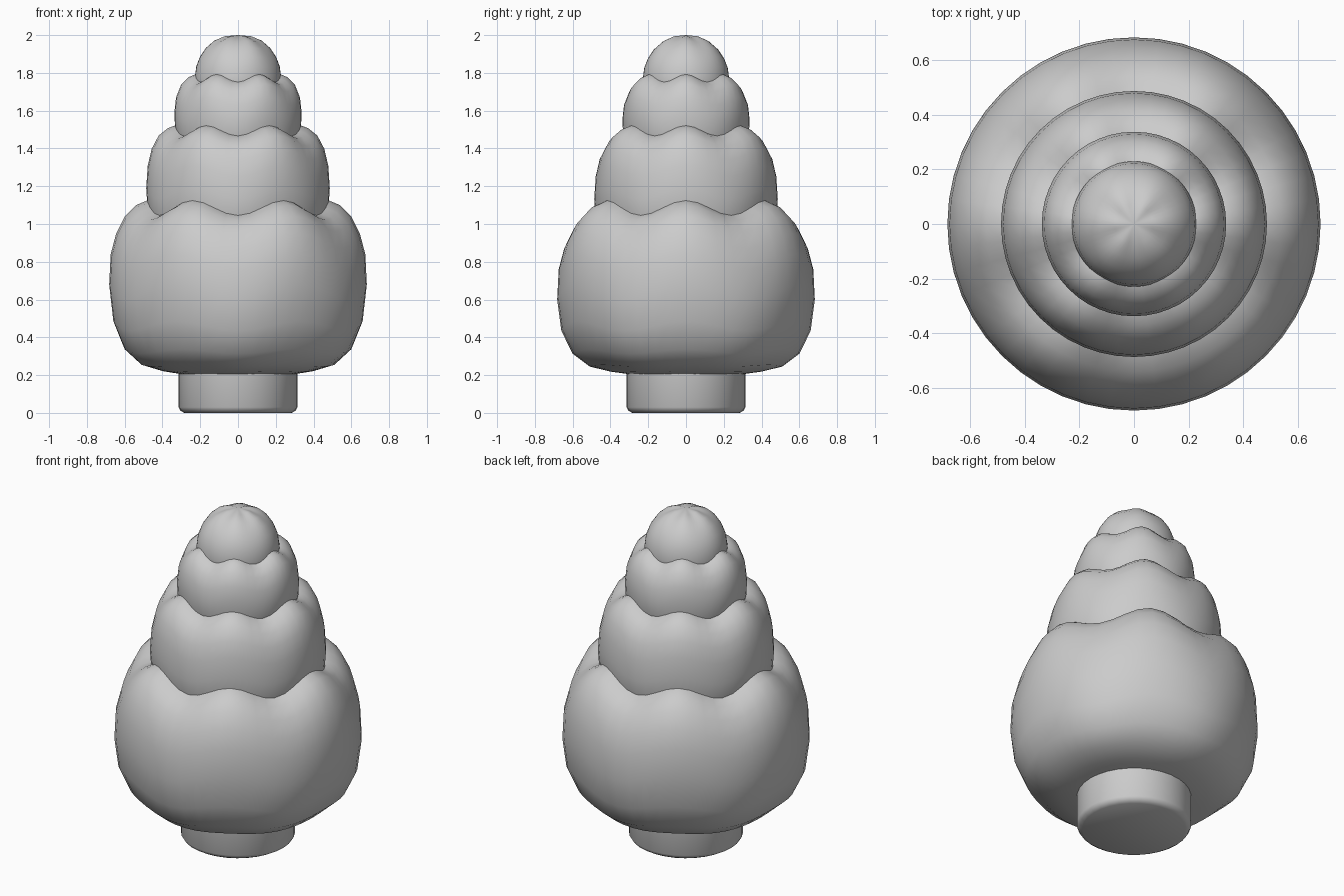
import bpy
import math

cube = bpy.data.objects.get("Cube")
if cube:
    bpy.data.objects.remove(cube, do_unlink=True)

# One plain clay colour
clay = bpy.data.materials.new("pale_grey")
clay.use_nodes = True
grey = (0.6, 0.6, 0.6, 1)
clay.diffuse_color = grey
clay.node_tree.nodes["Principled BSDF"].inputs["Base Color"].default_value = grey


def lathe(name, profile, wave=0, fade=0.2, segments=48):
    """Spin (radius, height) points; a six-fold wave lifts and lowers the tier."""
    low = profile[0][1]
    high = profile[-1][1]
    verts, faces = [(0, 0, low)], []
    rings = profile[1:-1]
    for radius, height in rings:
        lift = wave * min(1, max(0, (height - low) / fade))
        for i in range(segments):
            a = math.tau * i / segments
            verts.append((radius * math.cos(a), radius * math.sin(a),
                          height + lift * math.cos(6 * a)))
    verts.append((0, 0, high))
    top = len(verts) - 1
    for i in range(segments):
        j = (i + 1) % segments
        faces.append((0, 1 + j, 1 + i))
        for k in range(len(rings) - 1):
            a, b = 1 + k * segments, 1 + (k + 1) * segments
            faces.append((a + i, a + j, b + j, b + i))
        last = top - segments
        faces.append((last + i, last + j, top))
    mesh = bpy.data.meshes.new(name)
    mesh.from_pydata(verts, [], faces)
    mesh.materials.append(clay)
    obj = bpy.data.objects.new(name, mesh)
    bpy.context.collection.objects.link(obj)
    bpy.ops.object.select_all(action='DESELECT')
    obj.select_set(True)
    bpy.context.view_layer.objects.active = obj
    bpy.ops.object.shade_smooth_by_angle(angle=math.radians(40))
    return obj


# Short trunk with a bevelled foot
lathe("trunk", [(0, 0), (0.285, 0), (0.305, 0.012), (0.315, 0.03),
                (0.315, 0.3), (0, 0.3)], segments=32)

# Wide bottom tier
lathe("bottom_tier", [(0, 0.205), (0.3, 0.205), (0.4, 0.22), (0.51, 0.25),
                      (0.6, 0.325), (0.66, 0.46), (0.682, 0.64), (0.674, 0.8),
                      (0.645, 0.91), (0.6, 1.0), (0.54, 1.06), (0.48, 1.085),
                      (0.4, 1.11), (0, 1.12)], wave=0.04, fade=0.4)

# Middle tier
lathe("middle_tier", [(0, 0.9), (0.4, 0.92), (0.455, 0.98), (0.478, 1.05),
                      (0.486, 1.16), (0.478, 1.28), (0.457, 1.37),
                      (0.42, 1.44), (0.37, 1.48), (0.32, 1.498), (0, 1.52)],
      wave=0.028)

# Upper tier
lathe("upper_tier", [(0, 1.36), (0.28, 1.38), (0.318, 1.43), (0.333, 1.49),
                     (0.337, 1.57), (0.328, 1.65), (0.3, 1.72),
                     (0.26, 1.758), (0.22, 1.775), (0, 1.79)], wave=0.02)

# Rounded tip
lathe("tip", [(0, 1.64), (0.19, 1.65), (0.225, 1.72), (0.229, 1.77),
              (0.221, 1.83), (0.202, 1.88), (0.17, 1.928), (0.125, 1.967),
              (0.07, 1.99), (0, 2.0)], wave=0.004)
